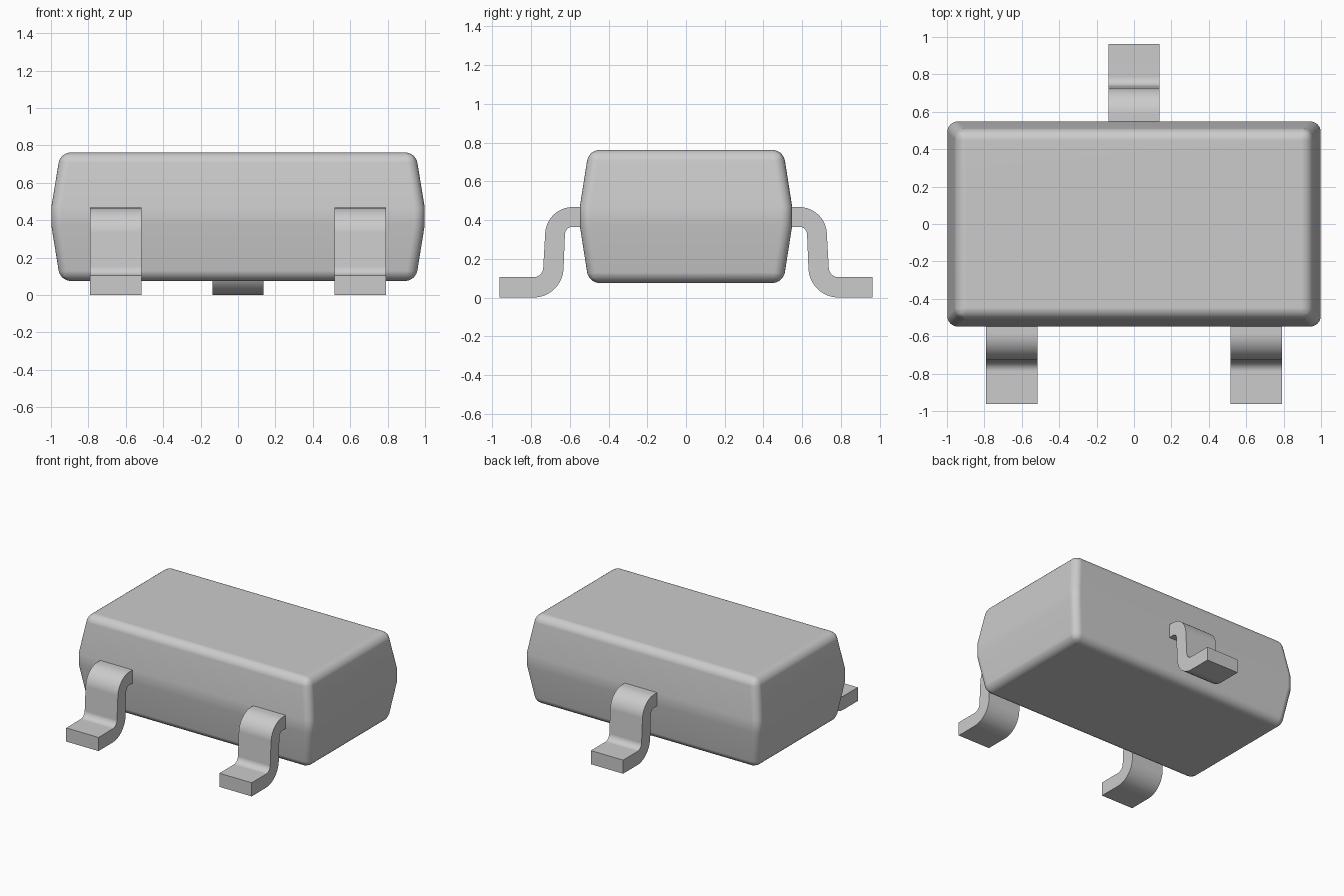
import bpy, bmesh
from math import cos, sin, radians
from mathutils import Vector

cube = bpy.data.objects.get("Cube")
if cube:
    bpy.data.objects.remove(cube, do_unlink=True)

GREY = (0.6, 0.6, 0.6, 1)
grey = bpy.data.materials.new("plain_grey")
grey.use_nodes = True
grey.diffuse_color = GREY
grey.node_tree.nodes["Principled BSDF"].inputs["Base Color"].default_value = GREY


def finish(name, bm, angle):
    """Turn a bmesh into a smooth-shaded object with sharp edges kept."""
    bmesh.ops.recalc_face_normals(bm, faces=bm.faces[:])
    mesh = bpy.data.meshes.new(name)
    bm.to_mesh(mesh)
    bm.free()
    mesh.materials.append(grey)
    mesh.shade_smooth()
    mesh.set_sharp_from_angle(angle=radians(angle))
    obj = bpy.data.objects.new(name, mesh)
    bpy.context.collection.objects.link(obj)
    weighted = obj.modifiers.new("even_shading", "WEIGHTED_NORMAL")
    weighted.keep_sharp = True
    return obj


def make_body():
    """Rounded block whose sides swell out to a narrow waist band."""
    bm = bmesh.new()
    rings = []
    for z, x, y in [(0.075, 0.95, 0.502), (0.37, 0.998, 0.548),
                    (0.47, 0.998, 0.548), (0.762, 0.95, 0.502)]:
        rings.append([bm.verts.new((sx * x, sy * y, z))
                      for sx, sy in [(-1, -1), (1, -1), (1, 1), (-1, 1)]])
    bm.faces.new(rings[0])
    bm.faces.new(rings[-1])
    for low, high in zip(rings, rings[1:]):
        for i in range(4):
            j = (i + 1) % 4
            bm.faces.new((low[i], low[j], high[j], high[i]))
    # Round every edge except the shallow creases around the waist
    waist = set(rings[1] + rings[2])
    edges = [e for e in bm.edges
             if not (set(e.verts) <= waist
                     and e.verts[0].co.z == e.verts[1].co.z)]
    bmesh.ops.bevel(bm, geom=edges, offset=0.055, offset_type="OFFSET",
                    segments=6, profile=0.5, affect="EDGES", clamp_overlap=True)
    return finish("body", bm, 35)


def arc(cy, cz, radius, start, end, steps=10):
    angles = [radians(start + (end - start) * i / steps) for i in range(steps + 1)]
    return [(cy + radius * cos(a), cz + radius * sin(a)) for a in angles]


def make_leg(name, x, side):
    """Bent strip: out of the body, down, then out again along the ground."""
    tilt = 4
    top, foot = (0.585, 0.325), (0.787, 0.155)
    upper = ([(0.5, 0.467)] + arc(*top, 0.142, 90, tilt)
             + arc(*foot, 0.05, 180 + tilt, 270) + [(0.962, 0.105)])
    lower = ([(0.5, 0.365)] + arc(*top, 0.04, 90, tilt)
             + arc(*foot, 0.155, 180 + tilt, 270) + [(0.962, 0)])
    bm = bmesh.new()
    half = 0.1375
    up = [bm.verts.new((x - half, side * y, z)) for y, z in upper]
    low = [bm.verts.new((x - half, side * y, z)) for y, z in lower]
    strip = [bm.faces.new((up[i], up[i + 1], low[i + 1], low[i]))
             for i in range(len(up) - 1)]
    sweep = bmesh.ops.extrude_face_region(bm, geom=strip, use_keep_orig=True)
    moved = [v for v in sweep["geom"] if isinstance(v, bmesh.types.BMVert)]
    bmesh.ops.translate(bm, verts=moved, vec=Vector((2 * half, 0, 0)))
    return finish(name, bm, 30)


make_body()
make_leg("front_right_leg", -0.653, -1)
make_leg("front_left_leg", 0.653, -1)
make_leg("back_leg", 0, 1)
